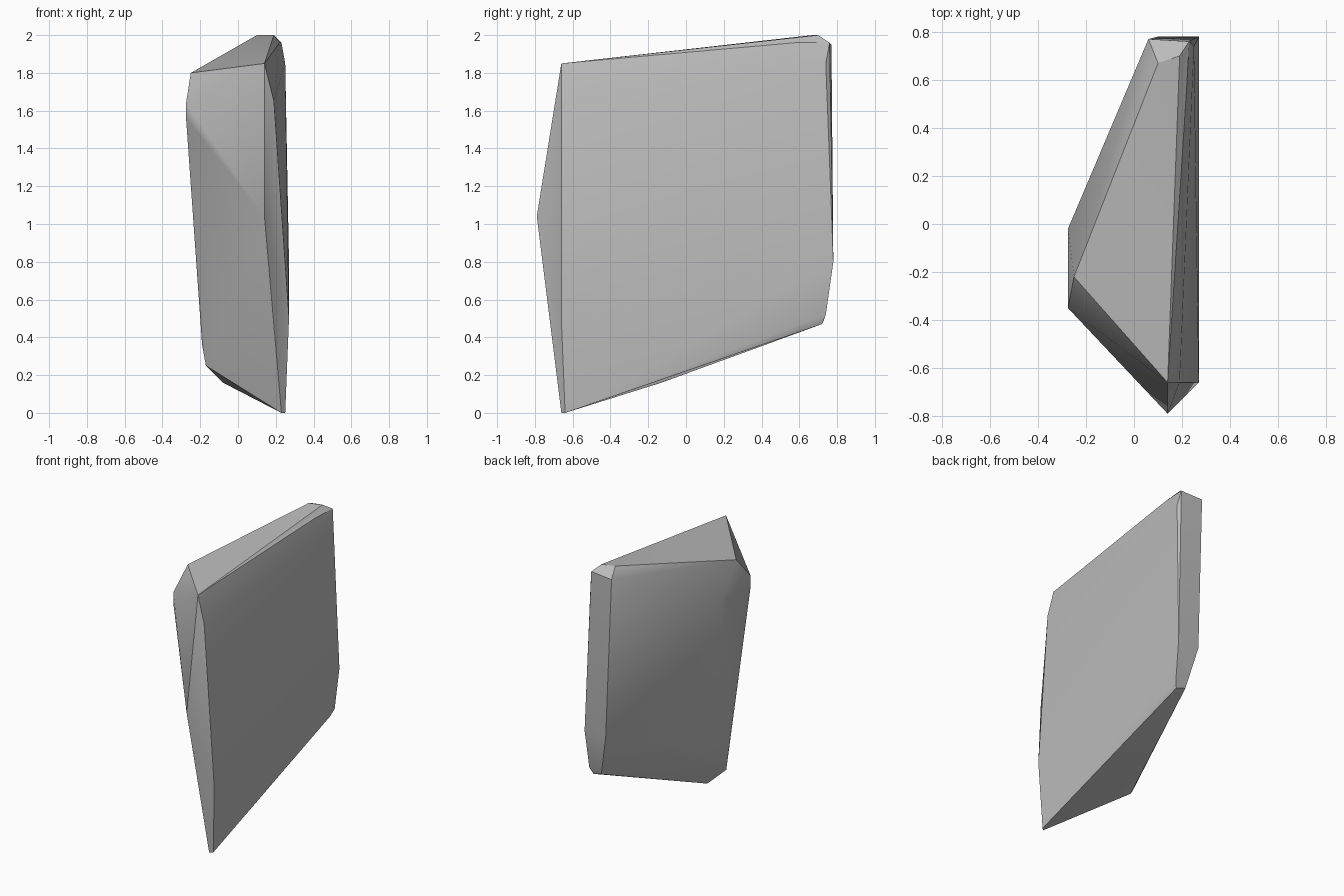
import bpy
import bmesh
import math

default_cube = bpy.data.objects.get("Cube")
if default_cube:
    bpy.data.objects.remove(default_cube, do_unlink=True)


def make_material(name, color):
    material = bpy.data.materials.new(name)
    material.use_nodes = True
    material.diffuse_color = color
    shader = next(n for n in material.node_tree.nodes if n.type == "BSDF_PRINCIPLED")
    shader.inputs["Base Color"].default_value = color
    return material


def make_hull(name, corner_groups, material):
    """Wrap a convex skin round the chipped corners of a stone."""
    mesh = bpy.data.meshes.new(name)
    bm = bmesh.new()
    for corners in corner_groups.values():
        for corner in corners:
            bm.verts.new(corner)
    result = bmesh.ops.convex_hull(bm, input=bm.verts[:])
    leftover = {v for v in result["geom_interior"] + result["geom_unused"]
                if isinstance(v, bmesh.types.BMVert)}
    bmesh.ops.delete(bm, geom=list(leftover), context="VERTS")
    bmesh.ops.recalc_face_normals(bm, faces=bm.faces[:])
    # Merge nearly flat triangles into broad stone faces
    bmesh.ops.dissolve_limit(bm, angle_limit=math.radians(1),
                             verts=bm.verts[:], edges=bm.edges[:])
    bm.to_mesh(mesh)
    bm.free()
    mesh.materials.append(material)
    rock = bpy.data.objects.new(name, mesh)
    bpy.context.collection.objects.link(rock)
    return rock


# Each corner of the slab is chipped into a few nearby points
slab_corners = {
    "front_ridge": [(.14, -.66, 1.85), (.19, -.66, 1.65), (.14, -.79, 1.04)],
    "front_foot": [(.23, -.66, 0), (.25, -.64, 0), (.27, -.66, .5)],
    "side_shoulder": [(-.25, -.22, 1.8), (-.275, -.35, 1.64),
                      (-.275, -.35, 1.56), (-.275, -.02, 1.6)],
    "side_foot": [(-.19, -.21, .36), (-.17, -.22, .25), (-.08, -.13, .16)],
    "crown": [(.1, .67, 2), (.19, .7, 2), (.22, .58, 1.96),
              (.23, .76, 1.96), (.06, .77, 1.95)],
    "back_edge": [(.25, .74, 1.85), (.27, .78, .8), (.1, .78, .8)],
    "back_foot": [(.24, .72, .47), (.26, .74, .52), (.17, .73, .49)],
}

stone = make_material("grey stone", (.5, .5, .5, 1))
rock = make_hull("rock_slab", slab_corners, stone)

# Soft shading across shallow bends, crisp at the chipped edges
bpy.ops.object.select_all(action="DESELECT")
rock.select_set(True)
bpy.context.view_layer.objects.active = rock
bpy.ops.object.shade_smooth_by_angle(angle=math.radians(30))
